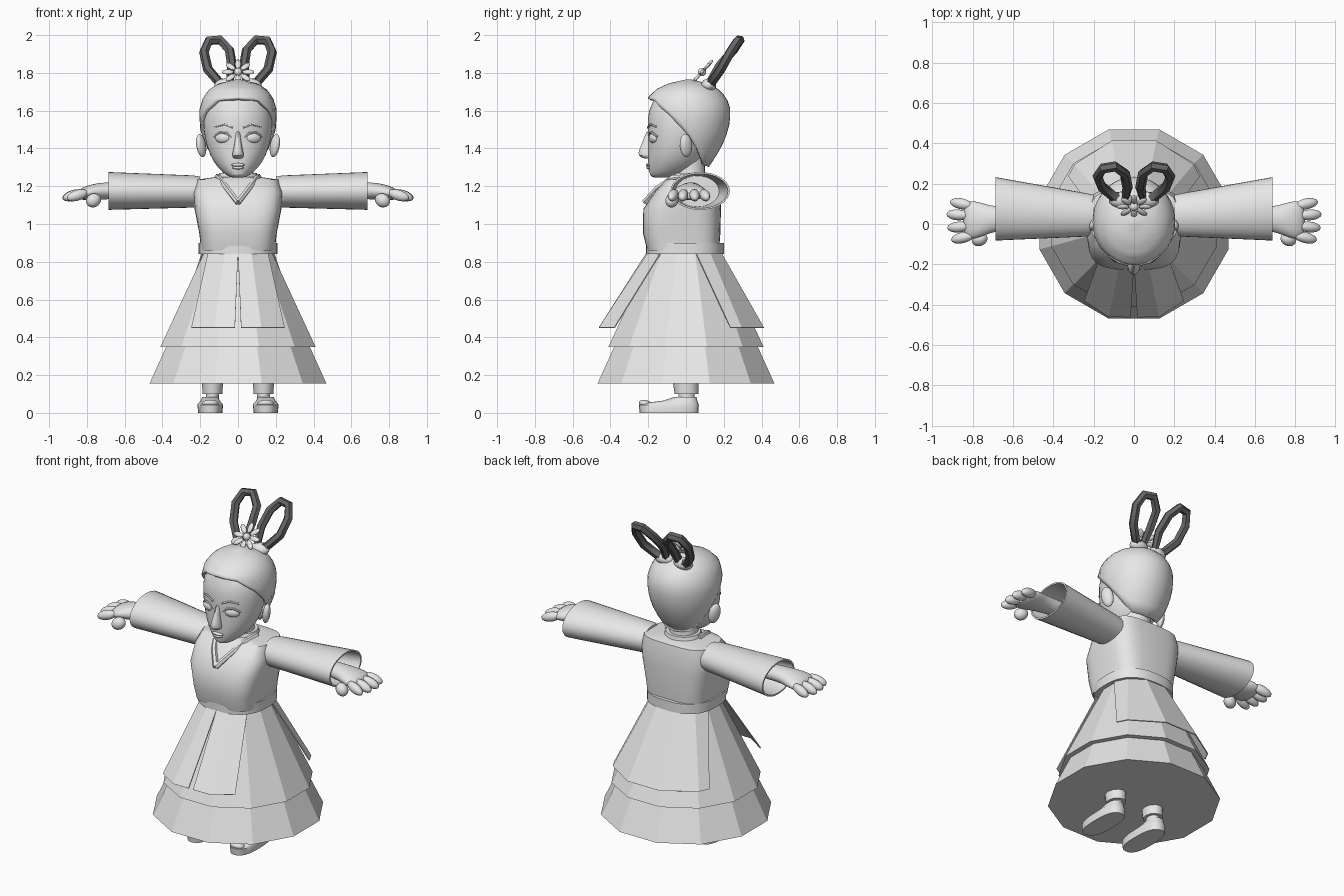
import bpy, bmesh
from math import sin, cos, radians, pi, copysign
from mathutils import Vector, Matrix, Euler

cube = bpy.data.objects.get("Cube")
if cube:
    bpy.data.objects.remove(cube, do_unlink=True)


def material(name, value):
    m = bpy.data.materials.new(name)
    m.use_nodes = True
    m.diffuse_color = (value, value, value, 1)
    m.node_tree.nodes["Principled BSDF"].inputs["Base Color"].default_value = m.diffuse_color
    return m


PALE = material("pale_grey", 0.8)
DARK = material("dark_grey", 0.13)


def finish(name, bm, mat=PALE, angle=40, subdiv=0, recalc=True):
    """Turn a bmesh into a named, shaded object."""
    if recalc:
        bmesh.ops.recalc_face_normals(bm, faces=bm.faces)
    me = bpy.data.meshes.new(name)
    bm.to_mesh(me)
    bm.free()
    me.materials.append(mat)
    ob = bpy.data.objects.new(name, me)
    bpy.context.collection.objects.link(ob)
    if subdiv:
        mod = ob.modifiers.new("smooth", "SUBSURF")
        mod.levels = mod.render_levels = subdiv
    if angle:
        bpy.ops.object.select_all(action="DESELECT")
        ob.select_set(True)
        bpy.context.view_layer.objects.active = ob
        bpy.ops.object.shade_smooth_by_angle(angle=radians(angle))
    return ob


def ring(c, u, v, n=24, p=2, turn=0):
    """Superellipse of n points around c with half-axes u and v."""
    pts = []
    for i in range(n):
        a = 2 * pi * i / n + turn
        k = [copysign(abs(t) ** (2 / p), t) for t in (cos(a), sin(a))]
        pts.append(Vector(c) + Vector(u) * k[0] + Vector(v) * k[1])
    return pts


def flat_ring(z, hw, yf, yb, x=0, **kw):
    return ring((x, (yf + yb) / 2, z), (hw, 0, 0), (0, (yb - yf) / 2, 0), **kw)


def skin(bm, rows, closed=True):
    rows = [[bm.verts.new(p) for p in r] for r in rows]
    n = len(rows[0])
    for a, b in zip(rows, rows[1:]):
        for i in range(n if closed else n - 1):
            j = (i + 1) % n
            bm.faces.new((a[i], a[j], b[j], b[i]))
    return rows


def loft(name, rings, **kw):
    bm = bmesh.new()
    rows = skin(bm, rings)
    bm.faces.new(rows[0])
    bm.faces.new(rows[-1])
    return finish(name, bm, **kw)


def ball(name, loc, size, rot=(0, 0, 0), seg=16, **kw):
    bm = bmesh.new()
    m = Matrix.LocRotScale(Vector(loc), Euler(rot), Vector(size))
    bmesh.ops.create_uvsphere(bm, u_segments=seg, v_segments=seg // 2 + 2, radius=1, matrix=m)
    return finish(name, bm, angle=80, **kw)


def tube(name, pts, r, mat=PALE, cyclic=False):
    cu = bpy.data.curves.new(name, "CURVE")
    cu.dimensions = "3D"
    cu.bevel_depth, cu.bevel_resolution, cu.use_fill_caps = r, 1, True
    sp = cu.splines.new("POLY")
    sp.points.add(len(pts) - 1)
    for q, p in zip(sp.points, pts):
        q.co = (*p, 1)
    sp.use_cyclic_u = cyclic
    cu.materials.append(mat)
    ob = bpy.data.objects.new(name, cu)
    bpy.context.collection.objects.link(ob)
    bpy.ops.object.select_all(action="DESELECT")
    ob.select_set(True)
    bpy.context.view_layer.objects.active = ob
    bpy.ops.object.convert(target="MESH")
    bpy.ops.object.shade_smooth_by_angle(angle=radians(50))


# Layered twelve-sided skirt
def cone(name, *levels):
    loft(name, [flat_ring(z, r, -r, r, n=12, turn=pi / 12) for z, r in levels], angle=0)


cone("lower_skirt", (0.155, 0.485), (0.4, 0.37))
cone("upper_skirt", (0.35, 0.425), (0.85, 0.185))


# Stiff apron panels hanging from the belt
def panel(name, facing, top, bottom, r_top, r_bottom):
    def edge(angles, radii, z):
        return [(r * sin(radians(a)), facing * r * cos(radians(a)), z)
                for a, r in zip(angles, radii)]
    bm = bmesh.new()
    skin(bm, [edge(top, [r_top] * len(top), 0.85), edge(bottom, r_bottom, 0.45)], closed=False)
    ob = finish(name, bm, angle=0)
    mod = ob.modifiers.new("thickness", "SOLIDIFY")
    mod.thickness, mod.offset = 0.006, 0


for s, side in ((1, "left"), (-1, "right")):
    panel("front_apron_" + side, -1, [0, s * 20, s * 50], [s * 2, s * 15, s * 33],
          0.205, (0.46, 0.475, 0.452))
panel("back_apron", 1, (-75, -50, -20, 20, 50, 75), (-54, -45, -15, 15, 45, 54),
      0.195, (0.4, 0.415, 0.425, 0.425, 0.415, 0.4))

# Belt, bodice, neck and collar
loft("belt", [flat_ring(z, 0.21, -0.212, 0.2, p=2.5, n=32) for z in (0.84, 0.9)])
loft("bodice", [flat_ring(*r, p=3.6, n=32) for r in (
    (0.86, 0.195, -0.205, 0.175), (0.95, 0.205, -0.228, 0.182), (1.08, 0.23, -0.226, 0.185),
    (1.17, 0.235, -0.165, 0.182), (1.235, 0.215, -0.105, 0.17), (1.25, 0.11, -0.07, 0.12))])
loft("neck", [flat_ring(1.2, 0.095, -0.07, 0.12), flat_ring(1.28, 0.08, -0.06, 0.1),
              flat_ring(1.4, 0.085, -0.06, 0.1)])
loft("collar", [flat_ring(1.235, 0.115, -0.08, 0.13), flat_ring(1.27, 0.1, -0.068, 0.122)])

# Head
loft("head", [flat_ring(*r) for r in (
    (1.245, 0.03, -0.175, -0.09), (1.255, 0.06, -0.192, -0.03), (1.3, 0.11, -0.2, 0.06),
    (1.36, 0.15, -0.204, 0.1), (1.45, 0.178, -0.2, 0.13), (1.55, 0.188, -0.208, 0.16),
    (1.65, 0.175, -0.19, 0.16), (1.72, 0.11, -0.1, 0.1))], subdiv=1)

# Hair shell, its rim rising from the nape to the forehead
SHELL = ((1.3, 0.1, -0.03, 0.12), (1.4, 0.165, -0.12, 0.185), (1.5, 0.2, -0.2, 0.226),
         (1.6, 0.206, -0.215, 0.238), (1.67, 0.185, -0.203, 0.215), (1.715, 0.15, -0.155, 0.17),
         (1.745, 0.1, -0.09, 0.115), (1.765, 0.012, 0, 0.03))
RIM = ((0, 1.67), (35, 1.655), (60, 1.59), (85, 1.49), (105, 1.36), (125, 1.31), (180, 1.3))


def lookup(table, x):
    for a, b in zip(table, table[1:]):
        if x <= b[0]:
            t = (x - a[0]) / (b[0] - a[0])
            return [p + (q - p) * t for p, q in zip(a[1:], b[1:])]
    return table[-1][1:]


rows = []
for step in range(13):
    row = []
    for i in range(40):
        deg = i * 9
        rim = lookup(RIM, min(deg, 360 - deg))[0]
        z = 1.765 - (1.765 - rim) * (step / 12) ** 1.6
        hw, yf, yb = lookup(SHELL, z)
        a = radians(deg)
        row.append((hw * sin(a), (yf + yb) / 2 - (yb - yf) / 2 * cos(a), z))
    rows.append(row)
bm = bmesh.new()
bm.faces.new(skin(bm, rows)[0])
hair = finish("hair", bm, angle=60)
mod = hair.modifiers.new("thickness", "SOLIDIFY")
mod.thickness, mod.offset = 0.02, -1

# Nose and mouth
loft("nose", [flat_ring(*r, n=12) for r in (
    (1.5, 0.012, -0.208, -0.17), (1.44, 0.016, -0.228, -0.17), (1.385, 0.028, -0.255, -0.17),
    (1.36, 0.034, -0.254, -0.17), (1.345, 0.022, -0.225, -0.17))], subdiv=1)
ball("upper_lip", (0, -0.197, 1.313), (0.036, 0.016, 0.009))
ball("lower_lip", (0, -0.194, 1.298), (0.03, 0.017, 0.009))

# Flower with eight petals, tilted up and forward
centre = Vector((0, 0.085, 1.805))
tilt = Matrix.Rotation(radians(48), 3, "X")
ball("flower_centre", centre, (0.022, 0.022, 0.022))
for k in range(8):
    a = k * pi / 4
    d = tilt @ Vector((cos(a), sin(a), 0))
    ball("petal", centre + d * 0.055, (0.033, 0.016, 0.009),
         (tilt @ Matrix.Rotation(a, 3, "Z")).to_euler(), seg=10)

for s, side in ((1, "left"), (-1, "right")):
    # Hair loops and the knots they rise from
    tube("hair_loop_" + side, [(s * x, y, z) for x, y, z in (
        (0.045, 0.125, 1.745), (0.032, 0.18, 1.84), (0.045, 0.25, 1.92), (0.095, 0.285, 1.975),
        (0.155, 0.275, 1.97), (0.18, 0.235, 1.91), (0.16, 0.185, 1.82), (0.1, 0.135, 1.75))],
        0.026, DARK, True)
    ball("hair_knot_" + side, (s * 0.065, 0.12, 1.735), (0.06, 0.04, 0.035))

    # Eyes, brows and ears
    ball("eye_" + side, (s * 0.08, -0.172, 1.455), (0.044, 0.021, 0.027), (0, 0, s * 0.35))
    tube("eyelid_" + side, [(s * x, y, z) for x, y, z in (
        (0.034, -0.192, 1.457), (0.06, -0.191, 1.482), (0.095, -0.18, 1.484),
        (0.127, -0.152, 1.462))], 0.006)
    tube("brow_" + side, [(s * x, y, z) for x, y, z in (
        (0.03, -0.202, 1.51), (0.075, -0.19, 1.527), (0.122, -0.159, 1.515))], 0.006)
    ball("ear_" + side, (s * 0.195, 0.0, 1.415), (0.022, 0.036, 0.062), (0.15, s * 0.12, s * 0.5))

    # Crossed lapel band
    tube("lapel_" + side, [(s * x, y, z) for x, y, z in (
        (0.108, 0.03, 1.25), (0.1, -0.07, 1.245), (0.055, -0.155, 1.185),
        (0.0, -0.218, 1.115))], 0.016)

    # Wide open sleeve with a hollow cuff
    loft("sleeve_" + side, [ring((s * x, y, z), (0, ry, 0), (0, 0, rz), n=32)
         for x, y, z, ry, rz in (
        (0.2, 0.045, 1.17, 0.1, 0.08), (0.235, 0.045, 1.172, 0.107, 0.085),
        (0.685, 0.075, 1.175, 0.157, 0.1), (0.685, 0.075, 1.175, 0.147, 0.091),
        (0.45, 0.06, 1.173, 0.115, 0.082))])

    # Hand
    loft("hand_" + side, [ring((s * x, y, z), (0, ry, 0), (0, 0, rz), n=16)
         for x, y, z, ry, rz in (
        (0.44, 0.04, 1.175, 0.05, 0.045), (0.68, 0.025, 1.178, 0.058, 0.045),
        (0.74, 0.022, 1.172, 0.08, 0.046), (0.8, 0.02, 1.165, 0.1, 0.04),
        (0.85, 0.02, 1.155, 0.09, 0.026))], angle=80, subdiv=1)
    for y, x in ((0.1, 0.855), (0.045, 0.872), (-0.015, 0.868), (-0.068, 0.85)):
        ball("finger_" + side, (s * x, y, 1.152), (0.06, 0.027, 0.028),
             (0, s * 0.3, s * (y - 0.02) * 2.5))
    ball("thumb_" + side, (s * 0.765, -0.075, 1.125), (0.042, 0.034, 0.036), (0, s * 0.5, s * -0.4))

    # Trouser cuff, ankle and shoe
    x = s * 0.135
    loft("trouser_" + side, [flat_ring(0.1, 0.052, -0.06, 0.065, x, n=12),
                             flat_ring(0.3, 0.065, -0.09, 0.07, x, n=12)])
    loft("ankle_" + side, [flat_ring(z, 0.034, -0.04, 0.045, x, n=16) for z in (0.04, 0.12)])
    loft("shoe_" + side, [flat_ring(*r, s * 0.147, p=2.6) for r in (
        (0, 0.064, -0.245, 0.065), (0.042, 0.068, -0.25, 0.068), (0.05, 0.064, -0.235, 0.065),
        (0.065, 0.05, -0.12, 0.06), (0.085, 0.042, -0.06, 0.055))])
    ball("shoe_toe_" + side, (s * 0.147, -0.215, 0.048), (0.045, 0.036, 0.02), (-0.25, 0, 0))
